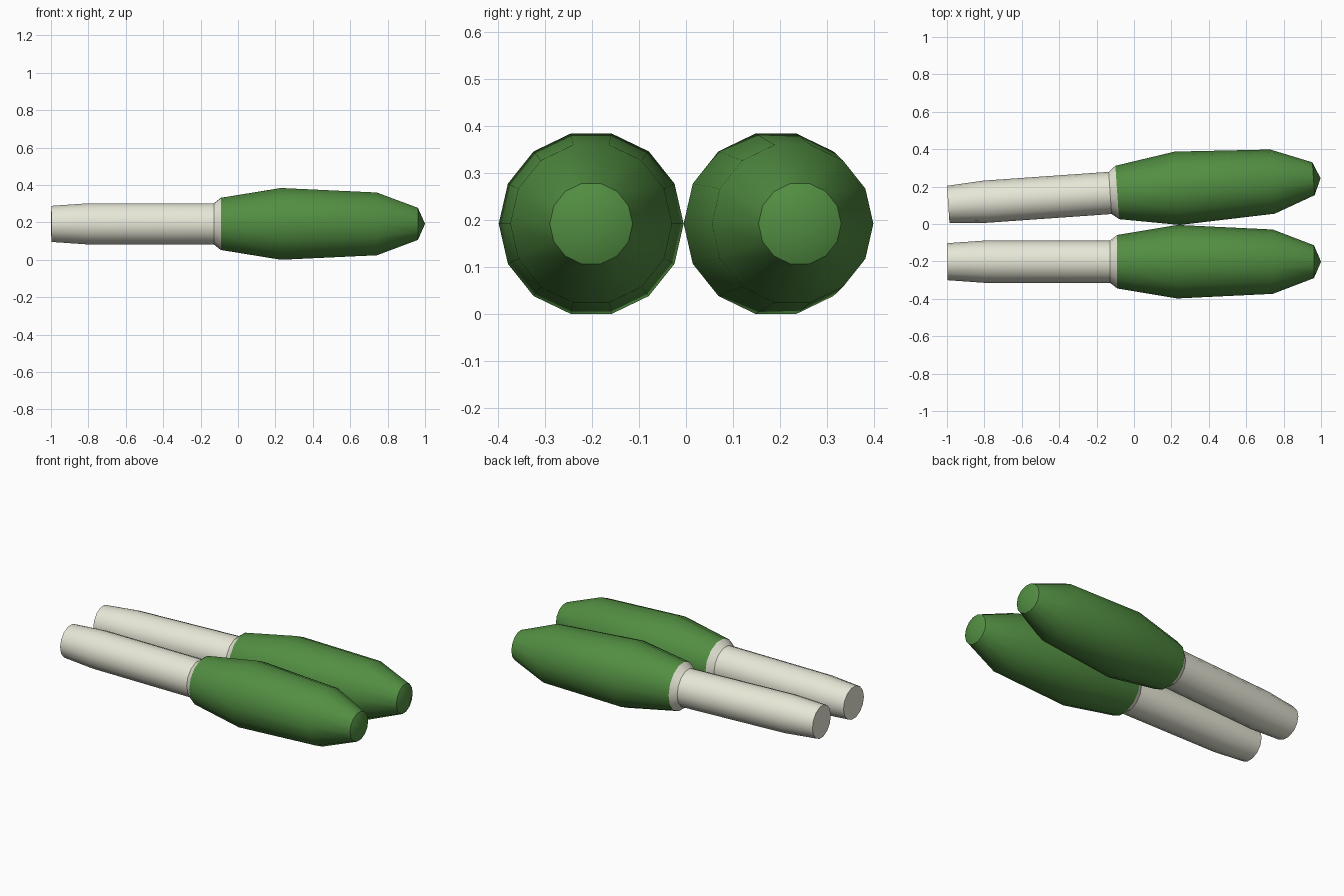
import bpy, bmesh
from math import pi, sin, cos, radians

if "Cube" in bpy.data.objects:
    bpy.data.objects.remove(bpy.data.objects["Cube"])

SIDES = 14


def material(name, rgb):
    m = bpy.data.materials.new(name)
    m.diffuse_color = (*rgb, 1)
    m.use_nodes = True
    m.node_tree.nodes["Principled BSDF"].inputs["Base Color"].default_value = m.diffuse_color
    return m


cream = material("cream", (0.80, 0.80, 0.68))
green = material("green", (0.084, 0.27, 0.054))


def lathe(name, profile, mat, loc, turn):
    """Spin (x, radius) points around the x axis; ends stay open unless radius is 0."""
    bm = bmesh.new()
    rings = []
    for x, r in profile:
        if r == 0:
            rings.append([bm.verts.new((x, 0, 0))] * SIDES)
        else:
            rings.append([bm.verts.new((x, r * cos(2 * pi * i / SIDES), r * sin(2 * pi * i / SIDES)))
                          for i in range(SIDES)])
    for a, b in zip(rings, rings[1:]):
        for i in range(SIDES):
            j = (i + 1) % SIDES
            bm.faces.new(list(dict.fromkeys((a[i], a[j], b[j], b[i]))))
    if profile[-1][1] > 0 and mat is cream:
        bm.faces.new(rings[-1])
    bmesh.ops.recalc_face_normals(bm, faces=bm.faces)
    # open shells: make sure the walls face outward
    f = bm.faces[0]
    c = f.calc_center_median()
    if f.normal.y * c.y + f.normal.z * c.z < 0:
        bmesh.ops.reverse_faces(bm, faces=bm.faces)
    me = bpy.data.meshes.new(name)
    bm.to_mesh(me)
    bm.free()
    me.materials.append(mat)
    ob = bpy.data.objects.new(name, me)
    bpy.context.collection.objects.link(ob)
    ob.location = loc
    ob.rotation_euler.z = turn
    bpy.ops.object.select_all(action='DESELECT')
    ob.select_set(True)
    bpy.context.view_layer.objects.active = ob
    bpy.ops.object.shade_smooth_by_angle(angle=radians(30))


# pale stem (joint to closed butt end) and leafy top (joint to shallow tip)
stem = [(-0.092, 0.143), (-0.13, 0.113), (-0.80, 0.113), (-0.998, 0.099)]
leaves = [(-0.092, 0.143), (0.23, 0.1965), (0.74, 0.172), (0.96, 0.088), (0.998, 0)]

# two vegetables side by side, the rear one slightly turned
for label, y, turn in (("front", -0.2015, 0), ("rear", 0.175, radians(4))):
    loc = (0.002, y, 0.1916)
    lathe(label + "_stem", stem, cream, loc, turn)
    lathe(label + "_leaves", leaves, green, loc, turn)
